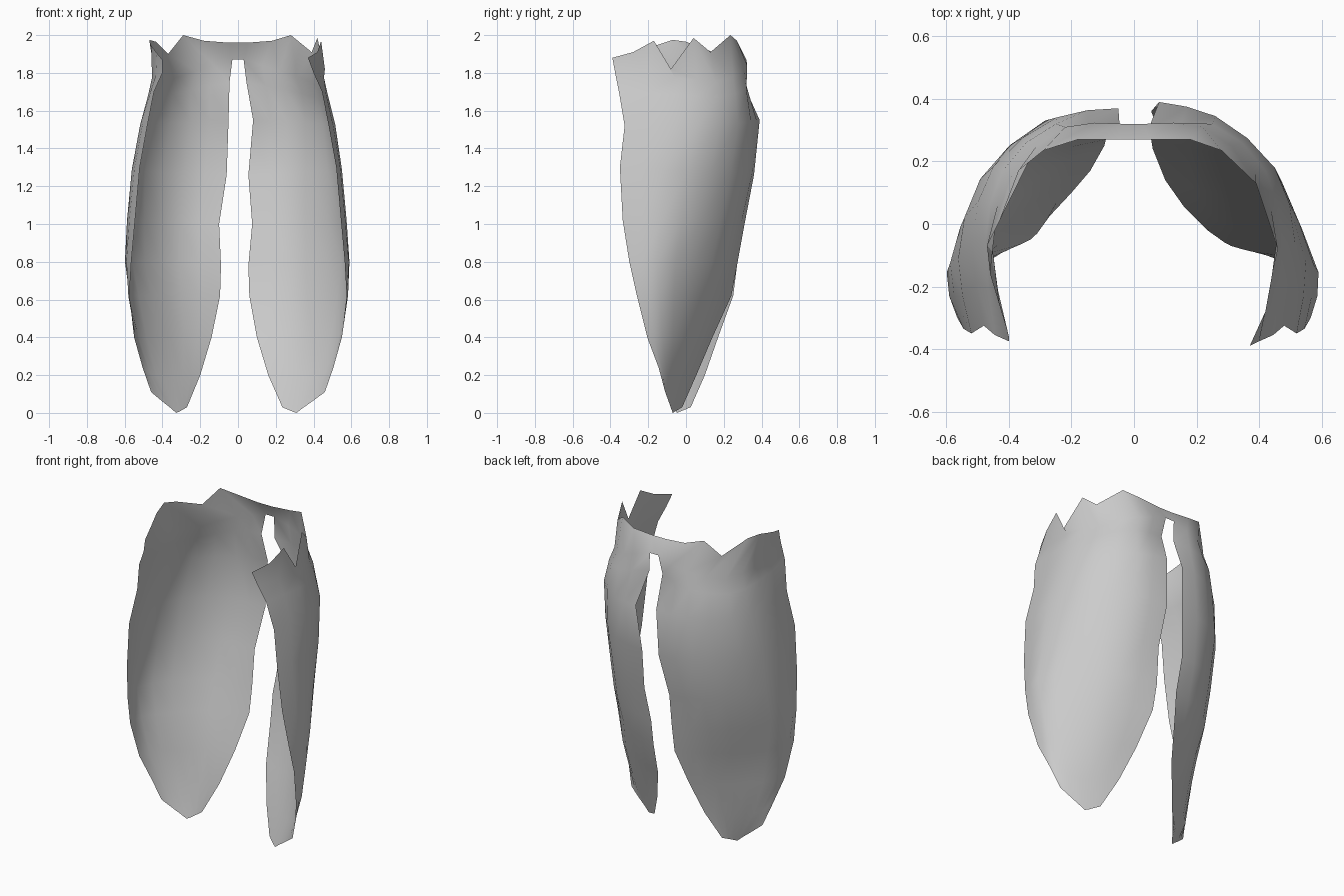
import bpy
import bmesh
from mathutils import Vector

if "Cube" in bpy.data.objects:
    bpy.data.objects.remove(bpy.data.objects["Cube"], do_unlink=True)

COLUMNS = 9

# Cross-sections, back edge to front edge: (heights at back, middle, front), outline
SECTIONS = [
    ((1.87, 1.75, 1.8), [(.03, .32), (.22, .31), (.39, .16), (.455, -.06), (.4, -.375)]),
    ((1.75, 1.67, 1.7), [(.045, .3), (.25, .32), (.42, .17), (.475, -.06), (.445, -.355)]),
    ((1.55, 1.53, 1.52), [(.08, .39), (.26, .345), (.45, .18), (.515, -.06), (.48, -.325)]),
    ((1.26, 1.28, 1.3), [(.055, .36), (.27, .32), (.475, .13), (.55, -.12), (.52, -.35)]),
    ((1., 1.02, 1.02), [(.075, .31), (.28, .26), (.475, .085), (.575, -.13), (.545, -.335)]),
    ((.78, .8, .8), [(.055, .27), (.285, .21), (.475, .045), (.59, -.155), (.565, -.3)]),
    ((.62, .62, .62), [(.06, .24), (.285, .155), (.455, .015), (.575, -.14), (.575, -.26)]),
    ((.4, .4, .4), [(.1, .14), (.275, .09), (.43, -.01), (.535, -.125), (.55, -.205)]),
    ((.2, .18, .24), [(.16, .055), (.27, .01), (.38, -.05), (.46, -.1), (.505, -.145)]),
    ((.03, 0, .11), [(.235, -.02), (.27, -.045), (.31, -.07), (.385, -.09), (.46, -.11)]),
]

# How the right panel strays from the left, per section: back edge x, y, then belly
NO_DRIFT = (0, 0, 0)
RIGHT_DRIFT = [NO_DRIFT, NO_DRIFT, (-.03, -.02, .02), (.005, 0, .02), (.025, 0, .012),
               (.035, 0, 0), (.035, .01, -.02), (.04, .03, -.035),
               (.04, .045, -.01), (.035, .045, 0)]

# Ragged waist edges, from the back centre round to the front corner
WAIST_LEFT = [(.05, .27, 1.96), (.18, .27, 1.97), (.28, .235, 2), (.39, .13, 1.91),
              (.42, .04, 1.985), (.46, -.08, 1.82), (.44, -.17, 1.97),
              (.42, -.28, 1.91), (.37, -.39, 1.88)]
WAIST_RIGHT = [(.05, .27, 1.96), (.18, .27, 1.97), (.29, .235, 2), (.37, .17, 1.9),
               (.435, 0, 1.965), (.47, -.07, 1.975), (.46, -.16, 1.945),
               (.43, -.26, 1.905), (.4, -.36, 1.87)]


def spline(points, u):
    """Smooth curve through evenly spaced points."""
    last = len(points) - 1
    i = min(int(u * last), last - 1)
    t = u * last - i
    b, c = Vector(points[i]), Vector(points[i + 1])
    a = Vector(points[i - 1]) if i > 0 else 2 * b - c
    d = Vector(points[i + 2]) if i + 2 <= last else 2 * c - b
    return b + .5 * t * (c - a + t * (2 * a - 5 * b + 4 * c - d + t * (3 * (b - c) + d - a)))


def section_row(section, drift):
    """Points along one cross-section, with its back edge and belly drifted."""
    (back, middle, front), outline = section
    edge_x, edge_y, belly = drift
    outward = Vector((1, 1)).normalized()
    row = []
    for i in range(COLUMNS):
        u = i / (COLUMNS - 1)
        x, y = (spline(outline, u) + Vector((edge_x, edge_y)) * (1 - u)
                + outward * belly * 4 * u * (1 - u))
        if u < .5:
            z = back + (middle - back) * u * 2
        else:
            z = middle + (front - middle) * (u * 2 - 1)
        row.append((x, y, z))
    return row


def add_panel(bm, side, waist, drifts):
    """One hanging cloth panel, outside facing out; returns its vertex grid."""
    rows = [waist] + [section_row(s, d) for s, d in zip(SECTIONS, drifts)]
    grid = [[bm.verts.new((side * x, y, z)) for x, y, z in row] for row in rows]
    for upper, lower in zip(grid, grid[1:]):
        for i in range(COLUMNS - 1):
            quad = [upper[i], upper[i + 1], lower[i + 1], lower[i]]
            bm.faces.new(quad if side > 0 else quad[::-1])
    return grid


cloth = bpy.data.materials.new("light_grey_cloth")
cloth.use_nodes = True
colour = (.6, .6, .6, 1)
cloth.diffuse_color = colour
bsdf = next(n for n in cloth.node_tree.nodes if n.type == "BSDF_PRINCIPLED")
bsdf.inputs["Base Color"].default_value = colour

# Two panels joined by a narrow strap at the back of the waist
bm = bmesh.new()
left = add_panel(bm, 1, WAIST_LEFT, [NO_DRIFT] * len(SECTIONS))
right = add_panel(bm, -1, WAIST_RIGHT, RIGHT_DRIFT)
bm.faces.new([left[0][0], left[1][0], right[1][0], right[0][0]])
bmesh.ops.recalc_face_normals(bm, faces=bm.faces)

# Turn the whole sheet if its strap faces inward
bm.faces.ensure_lookup_table()
if bm.faces[-1].normal.y < 0:
    bmesh.ops.reverse_faces(bm, faces=bm.faces)
for face in bm.faces:
    face.smooth = True

mesh = bpy.data.meshes.new("split_cloth_skirt")
bm.to_mesh(mesh)
bm.free()
mesh.materials.append(cloth)
skirt = bpy.data.objects.new("split_cloth_skirt", mesh)
bpy.context.collection.objects.link(skirt)
